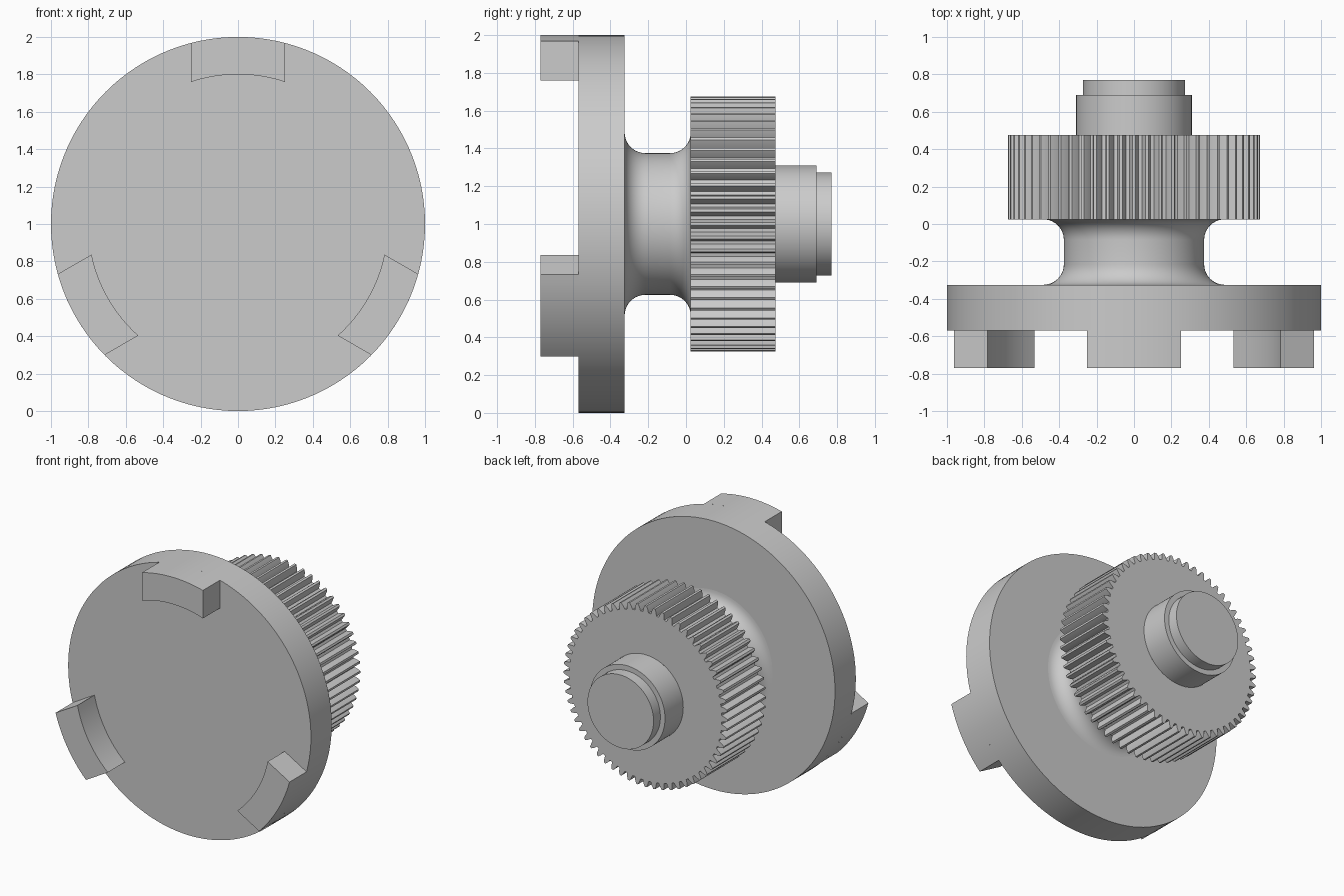
import bpy, bmesh, math

if "Cube" in bpy.data.objects:
    bpy.data.objects.remove(bpy.data.objects["Cube"])

TEETH = 60
SEG = 120
AXIS_Z = 1.0


def ring(y, r, angles=None):
    """Points around the y axis; r is one radius or a list of radii."""
    if angles is None:
        angles = [2 * math.pi * i / SEG for i in range(SEG)]
    radii = r if isinstance(r, list) else [r] * len(angles)
    return [(q * math.sin(a), y, AXIS_Z + q * math.cos(a)) for a, q in zip(angles, radii)]


def loft(name, rings, cap_start=False, cap_end=False):
    bm = bmesh.new()
    rows = [[bm.verts.new(p) for p in pts] for pts in rings]
    n = len(rows[0])
    for a, b in zip(rows, rows[1:]):
        for j in range(n):
            k = (j + 1) % n
            bm.faces.new((a[j], a[k], b[k], b[j]))
    if cap_start:
        bm.faces.new(rows[0][::-1])
    if cap_end:
        bm.faces.new(rows[-1])
    mesh = bpy.data.meshes.new(name)
    bm.to_mesh(mesh)
    bm.free()
    ob = bpy.data.objects.new(name, mesh)
    bpy.context.collection.objects.link(ob)
    bpy.ops.object.select_all(action='DESELECT')
    ob.select_set(True)
    bpy.context.view_layer.objects.active = ob
    bpy.ops.object.shade_smooth_by_angle(angle=math.radians(25))
    return ob


# Key positions along the axis
Y_FRONT, Y_DISC, Y_NECK, Y_GEAR, Y_SHAFT, Y_STEP, Y_END = -0.77, -0.57, -0.325, 0.025, 0.475, 0.69, 0.77
NECK_R, FILLET = 0.375, 0.11
FLARE_R = NECK_R + FILLET

# Coupling disc
loft("coupling_disc", [ring(Y_DISC, 1.0), ring(Y_NECK, 1.0), ring(Y_NECK, FLARE_R)], cap_start=True)

# Neck with a fillet at each end
arc = [math.pi / 2 * i / 10 for i in range(11)]
front = [(Y_NECK + FILLET * (1 - math.cos(t)), FLARE_R - FILLET * math.sin(t)) for t in arc]
back = [(Y_NECK + Y_GEAR - y, r) for y, r in reversed(front)]
loft("neck", [ring(y, r) for y, r in front + back])

# Spur gear
TIP_R, PITCH_R, ROOT_R = 0.675, 0.653, 0.627
tooth = [(-0.36, ROOT_R), (-0.25, PITCH_R), (-0.11, TIP_R),
         (0.11, TIP_R), (0.25, PITCH_R), (0.36, ROOT_R)]
angles, radii = [], []
for i in range(TEETH):
    for f, r in tooth:
        angles.append(2 * math.pi * (i + f) / TEETH)
        radii.append(r)
SHAFT_R, TIP_SHAFT_R = 0.31, 0.272
loft("gear", [ring(Y_GEAR, FLARE_R, angles), ring(Y_GEAR, radii, angles),
              ring(Y_SHAFT, radii, angles), ring(Y_SHAFT, SHAFT_R, angles)])

# Stepped end shaft
loft("end_shaft", [ring(Y_SHAFT, SHAFT_R), ring(Y_STEP, SHAFT_R),
                   ring(Y_STEP, TIP_SHAFT_R), ring(Y_END, TIP_SHAFT_R)], cap_end=True)

# Three drive lugs with parallel sides, flush with the disc rim
HALF_W, INNER_R, STEPS = 0.25, 0.8, 12
for k in range(3):
    base = 2 * math.pi * k / 3
    a_out, a_in = math.asin(HALF_W), math.asin(HALF_W / INNER_R)
    fr = [2 * i / STEPS - 1 for i in range(STEPS + 1)]
    ang = [base + a_out * f for f in fr] + [base - a_in * f for f in fr]
    rad = [1.0] * len(fr) + [INNER_R] * len(fr)
    loft(f"drive_lug_{k + 1}", [ring(Y_FRONT, rad, ang), ring(Y_DISC, rad, ang)], cap_start=True)
